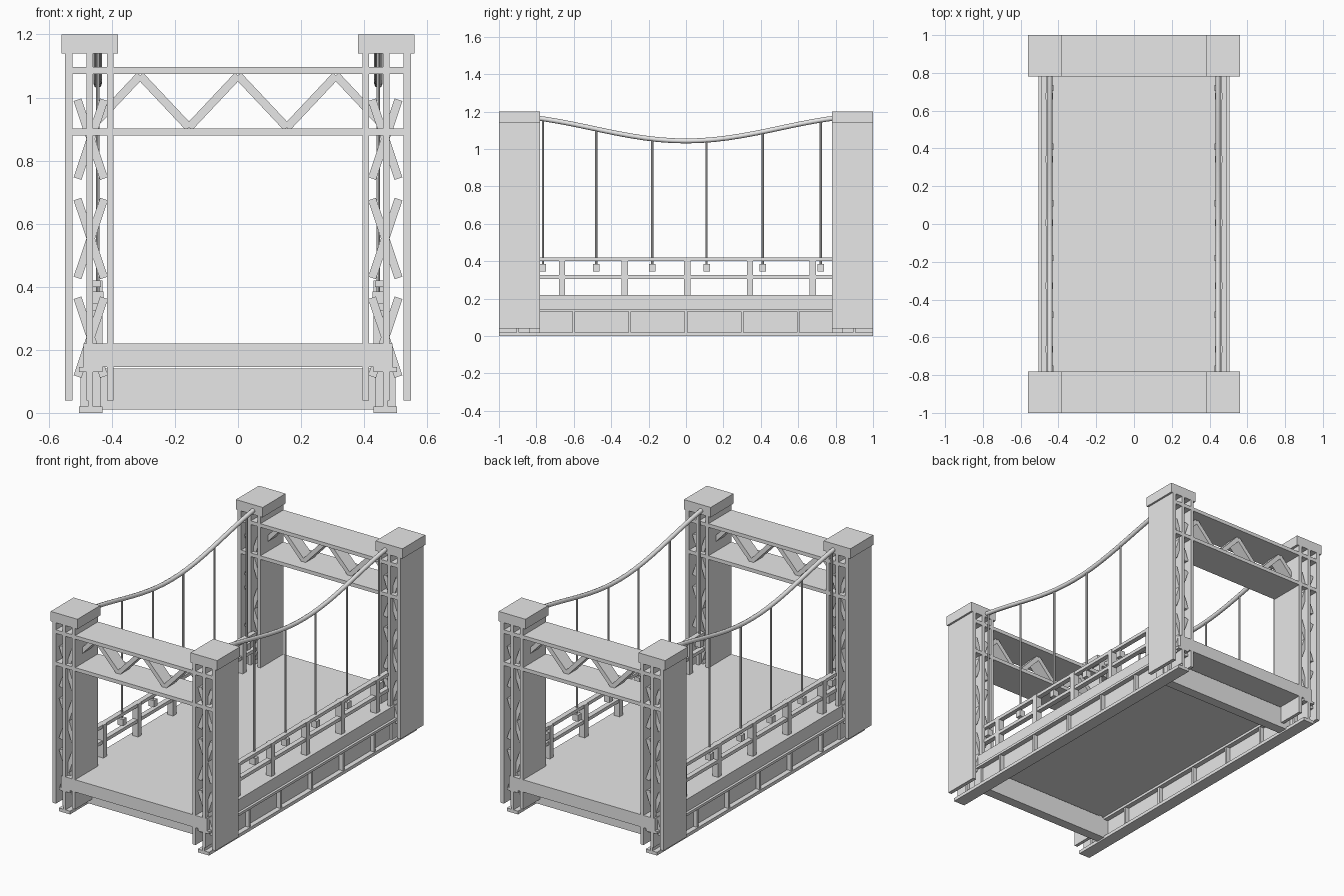
import bpy, math
from mathutils import Vector

cube = bpy.data.objects.get("Cube")
if cube:
    bpy.data.objects.remove(cube, do_unlink=True)

GREY = (0.8, 0.8, 0.8, 1)
mat = bpy.data.materials.new("plain_grey")
mat.use_nodes = True
mat.diffuse_color = GREY
mat.node_tree.nodes["Principled BSDF"].inputs["Base Color"].default_value = GREY


def box(name, x, y, z):
    """Box from (min, max) ranges."""
    spans = (x, y, z)
    bpy.ops.mesh.primitive_cube_add(size=1, location=[(a + b) / 2 for a, b in spans])
    ob = bpy.context.object
    ob.name = name
    ob.scale = [abs(b - a) for a, b in spans]
    ob.data.materials.append(mat)
    return ob


def bar(name, start, end, width, y, depth):
    """Flat bar between two (x, z) points, facing the front."""
    dx, dz = end[0] - start[0], end[1] - start[1]
    length = math.hypot(dx, dz)
    ob = box(name, (-length / 2, length / 2), (-depth / 2, depth / 2), (-width / 2, width / 2))
    ob.location = ((start[0] + end[0]) / 2, y, (start[1] + end[1]) / 2)
    ob.rotation_euler.y = -math.atan2(dz, dx)


def side_box(name, side, x, y, z):
    return box(name, tuple(sorted((side * x[0], side * x[1]))), y, z)


def cable_height(y):
    return 1.043 + 0.068 * (1 - math.cos(math.pi * y))


SIDES = (("left", 1), ("right", -1))
ENDS = (("front", -1), ("back", 1))

# Road deck and its cross beams
box("deck", (-0.49, 0.49), (-1, 1), (0.145, 0.22))
for end_name, e in ENDS:
    ys = tuple(sorted((e * 0.78, e * 0.84)))
    box(end_name + "_cross_beam", (-0.49, 0.49), ys, (0.01, 0.14))

for side_name, s in SIDES:
    # Edge girder with stiffeners
    side_box(side_name + "_girder_bottom_flange", s, (0.43, 0.505), (-1, 1), (0, 0.02))
    side_box(side_name + "_girder_top_flange", s, (0.43, 0.505), (-1, 1), (0.13, 0.145))
    side_box(side_name + "_girder_web", s, (0.46, 0.475), (-1, 1), (0.02, 0.13))
    for i in range(7):
        y = -0.9 + 0.3 * i
        side_box(side_name + "_girder_stiffener", s, (0.435, 0.5),
                 (y - 0.007, y + 0.007), (0.02, 0.13))

    # Railing
    for z in (0.305, 0.4):
        side_box(side_name + "_rail", s, (0.435, 0.465), (-0.8, 0.8), (z, z + 0.02))
    for i in range(5):
        y = -0.663 + 0.335 * i
        side_box(side_name + "_rail_post", s, (0.43, 0.468),
                 (y - 0.017, y + 0.017), (0.22, 0.42))

    # Main cable
    curve = bpy.data.curves.new(side_name + "_cable", "CURVE")
    curve.dimensions = "3D"
    curve.bevel_depth = 0.013
    curve.bevel_resolution = 2
    curve.use_fill_caps = True
    line = curve.splines.new("POLY")
    steps = 24
    line.points.add(steps)
    for i, point in enumerate(line.points):
        y = -0.9 + 1.8 * i / steps
        point.co = (s * 0.445, y, cable_height(y), 1)
    curve.materials.append(mat)
    cable = bpy.data.objects.new(side_name + "_cable", curve)
    bpy.context.collection.objects.link(cable)

    # Hangers and their anchor blocks
    for y in (-0.765, -0.48, -0.18, 0.11, 0.41, 0.72):
        top = cable_height(y)
        bpy.ops.mesh.primitive_cylinder_add(vertices=8, radius=0.006, depth=top - 0.37,
                                            location=(s * 0.445, y, (top + 0.37) / 2))
        hanger = bpy.context.object
        hanger.name = side_name + "_hanger"
        hanger.data.materials.append(mat)
        side_box(side_name + "_hanger_block", s, (0.427, 0.463),
                 (y - 0.017, y + 0.017), (0.345, 0.385))

    # Tower columns: parallel plates, crossed braces and a cap
    for end_name, e in ENDS:
        name = end_name + "_" + side_name
        depth = tuple(sorted((e * 0.78, e * 1.0)))
        for x in ((0.395, 0.415), (0.46, 0.48), (0.525, 0.548)):
            side_box(name + "_column_plate", s, x, depth, (0.04, 1.14))
        side_box(name + "_cap", s, (0.38, 0.56), depth, (1.14, 1.2))
        for z in (0.24, 0.553, 0.868):
            for d in (-1, 1):
                bar(name + "_column_brace", (s * 0.467 - 0.042, z - d * 0.125),
                    (s * 0.467 + 0.042, z + d * 0.125), 0.026, e * 0.89, 0.17)

# Tower portals: two chords with a zigzag between them
for end_name, e in ENDS:
    depth = tuple(sorted((e * 0.78, e * 1.0)))
    for z in (0.88, 1.075):
        box(end_name + "_portal_chord", (-0.53, 0.53), depth, (z, z + 0.022))
    points = [(-0.466 + 0.1553 * i, 1.07 if i % 2 else 0.905) for i in range(7)]
    for a, b in zip(points, points[1:]):
        bar(end_name + "_portal_zigzag", a, b, 0.026, e * 0.89, 0.08)
